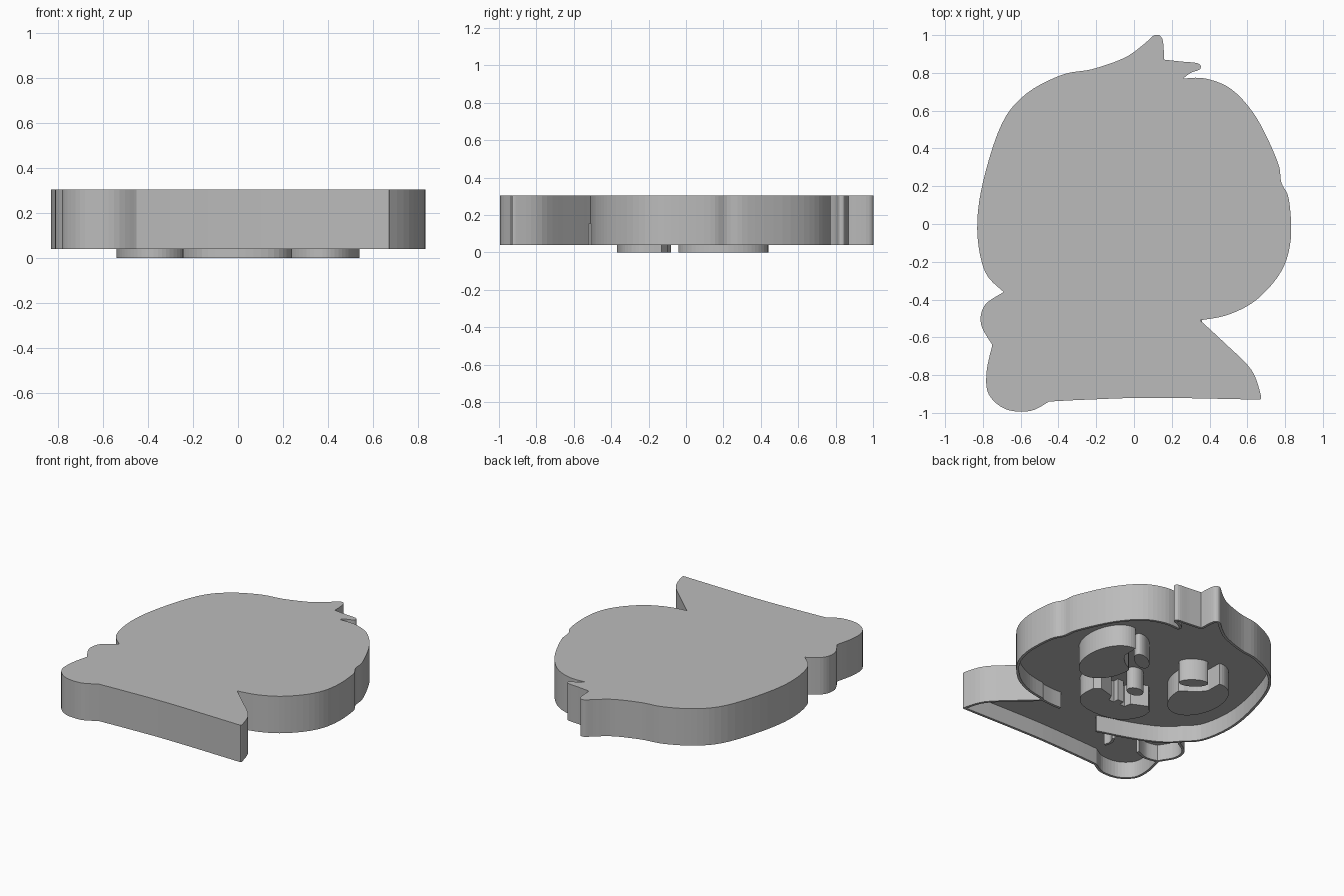
import bpy, bmesh, math
from mathutils import Vector

cube = bpy.data.objects.get("Cube")
if cube:
    bpy.data.objects.remove(cube)

grey = bpy.data.materials.new("plain grey")
grey.use_nodes = True
tone = (0.5, 0.5, 0.5, 1)
grey.diffuse_color = tone
grey.node_tree.nodes["Principled BSDF"].inputs["Base Color"].default_value = tone

BOTTOM, RIM, FLOOR, TOP = 0.0, 0.04, 0.155, 0.305
THICK = 0.018


def finish(name, bm):
    bmesh.ops.recalc_face_normals(bm, faces=bm.faces)
    mesh = bpy.data.meshes.new(name)
    bm.to_mesh(mesh)
    bm.free()
    mesh.materials.append(grey)
    obj = bpy.data.objects.new(name, mesh)
    bpy.context.collection.objects.link(obj)
    return obj


def slab(name, points, low, high):
    """Extrude a closed outline between two heights."""
    bm = bmesh.new()
    face = bm.faces.new([bm.verts.new((p[0], p[1], low)) for p in points])
    grown = bmesh.ops.extrude_face_region(bm, geom=[face])["geom"]
    moved = [g for g in grown if isinstance(g, bmesh.types.BMVert)]
    bmesh.ops.translate(bm, verts=moved, vec=(0, 0, high - low))
    return finish(name, bm)


def smooth(points, steps=5):
    """Pass a smooth curve through the points, keeping both ends."""
    pts = [Vector(p) for p in points]
    pts = [pts[0]] + pts + [pts[-1]]
    out = []
    for a, b, c, d in zip(pts, pts[1:], pts[2:], pts[3:]):
        for i in range(steps):
            t = i / steps
            out.append(b + (c - a) * t / 2
                       + (a * 2 - b * 5 + c * 4 - d) * t * t / 2
                       + (b * 3 - a - c * 3 + d) * t ** 3 / 2)
    return out + [pts[-1]]


def normals(points, closed):
    n, out = len(points), []
    for i, p in enumerate(points):
        a = points[i - 1] if closed or i else p
        b = points[(i + 1) % n] if closed or i < n - 1 else p
        along = (b - a).normalized()
        out.append(Vector((along.y, -along.x)))
    return out


def strip(name, points, low, high):
    """A thin upright wall that follows an open path."""
    path = smooth(points)
    side = [n * THICK / 2 for n in normals(path, False)]
    left = [p + s for p, s in zip(path, side)]
    right = [p - s for p, s in zip(path, side)]
    return slab(name, left + right[::-1], low, high)


def oval(cx, cy, rx, ry, turn=0.0, count=40):
    c, s = math.cos(turn), math.sin(turn)
    out = []
    for i in range(count):
        a = math.tau * i / count
        u, v = rx * math.cos(a), ry * math.sin(a)
        out.append(Vector((cx + u * c - v * s, cy + u * s + v * c)))
    return out


# Silhouette: each row is a smooth run between two sharp corners
runs = [
    [(-.69, -.36), (-.79, -.25), (-.83, -.03), (-.8, .22), (-.7, .53), (-.57, .69),
     (-.38, .79), (-.22, .82), (-.05, .88), (.05, .95), (.11, 1), (.15, .98), (.16, .87)],
    [(.16, .87), (.25, .86), (.34, .85), (.35, .82), (.3, .8), (.26, .77)],
    [(.26, .77), (.38, .77), (.52, .71), (.65, .56), (.76, .33), (.78, .22), (.82, .13),
     (.83, -.08), (.78, -.25), (.65, -.4), (.5, -.48), (.35, -.51)],
    [(.35, -.51), (.48, -.63), (.62, -.77), (.67, -.9), (.67, -.93)],
    [(.67, -.93), (.1, -.92), (-.25, -.93), (-.45, -.94)],
    [(-.45, -.94), (-.55, -.99), (-.68, -.98), (-.77, -.9), (-.78, -.78), (-.75, -.64)],
    [(-.75, -.64), (-.81, -.53), (-.79, -.43), (-.69, -.36)],
]
outline = [p for run in runs for p in smooth(run)[:-1]]

# Solid backing plate
slab("backing_plate", outline, FLOOR, TOP)

# Thin cutting rim under the plate's edge
inner = [p + n * THICK for p, n in zip(outline, normals(outline, True))]
bm = bmesh.new()
rings = [[bm.verts.new((p.x, p.y, z)) for p in loop]
         for loop, z in ((outline, FLOOR), (outline, RIM), (inner, RIM), (inner, FLOOR))]
count = len(outline)
for a, b in zip(rings, rings[1:] + rings[:1]):
    for i in range(count):
        j = (i + 1) % count
        bm.faces.new((a[i], a[j], b[j], b[i]))
finish("cutting_rim", bm)

# Inner walls marking the chin, arm and fingers
strip("arm_wall", [(-.69, -.36), (-.58, -.45), (-.4, -.53), (-.18, -.6)], RIM, FLOOR)
strip("chin_wall", [(.36, -.51), (.27, -.52), (.19, -.52)], RIM, FLOOR)
strip("hand_wall", [(-.75, -.64), (-.65, -.66), (-.56, -.63)], RIM, FLOOR)
strip("finger_wall", [(-.33, -.6), (-.35, -.65), (-.34, -.7)], RIM, FLOOR)


# Eyes: an oval with a bite out of its upper inner side, and a small glint in the bite
def bitten_eye(side):
    centre = Vector((side * .375, .2))
    bite = Vector((side * .22, .33))
    turn = side * math.radians(35)
    along = Vector((math.cos(turn), math.sin(turn)))
    across = Vector((-along.y, along.x))
    out = []
    for p in oval(centre.x, centre.y, .165, .24, count=56):
        while ((p - bite).dot(along) / .17) ** 2 + ((p - bite).dot(across) / .1) ** 2 < 1:
            p = p.lerp(centre, .02)
        out.append(p)
    return out


for label, side in (("left", 1), ("right", -1)):
    slab(label + "_eye", bitten_eye(side), BOTTOM, FLOOR)
    slab(label + "_eye_glint", oval(side * .22, .34, .095, .045, side * math.radians(35)),
         BOTTOM, FLOOR)

# Nose
slab("nose", oval(0, .01, .06, .045, count=24), BOTTOM, FLOOR)

# Open mouth with a notched upper edge
lower = smooth([(-.24, -.13), (-.24, -.22), (-.16, -.33), (0, -.37),
                (.16, -.34), (.235, -.25), (.235, -.13)])
upper = [(.19, -.1), (.08, -.13), (.06, -.18), (.02, -.18), (.02, -.14),
         (-.03, -.14), (-.03, -.18), (-.07, -.18), (-.08, -.13), (-.19, -.08)]
slab("mouth", lower + [Vector(p) for p in upper], BOTTOM, FLOOR)
